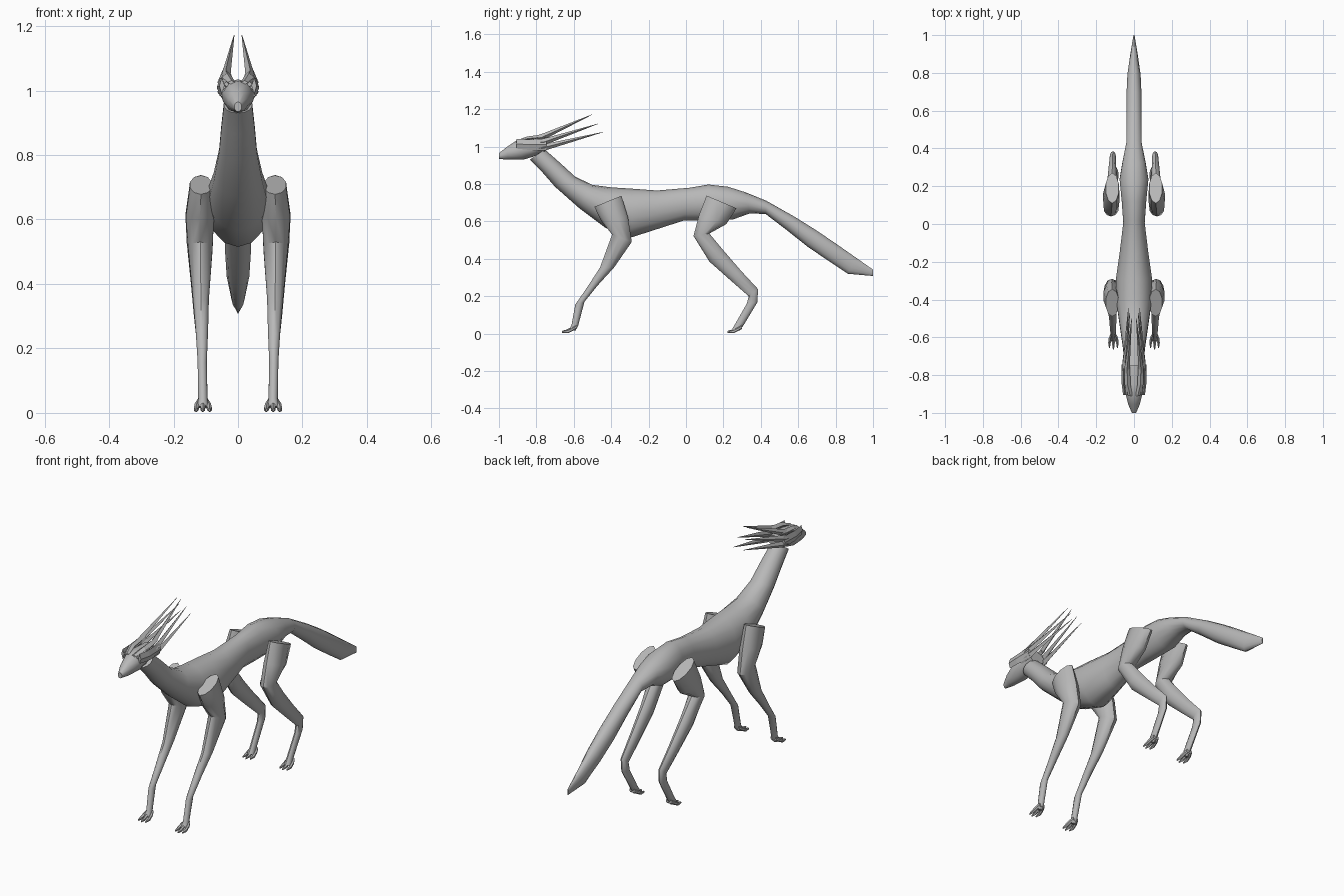
import bpy, bmesh, math
from mathutils import Vector

grey = bpy.data.materials.new("soft grey")
grey.diffuse_color = (0.48, 0.48, 0.48, 1)


def loft(name, sections, sides=12, mirror=False, angle=40, start=0.0):
    """Elliptic rings; section = (y1, z1, y2, z2, centre x, half width)."""
    bm = bmesh.new()
    rings = []
    for y1, z1, y2, z2, cx, hw in sections:
        ring = []
        for i in range(sides):
            a = math.tau * i / sides + start
            c, s = math.cos(a), math.sin(a)
            ring.append(bm.verts.new((cx + hw * s,
                                      (y1 + y2) / 2 + (y1 - y2) / 2 * c,
                                      (z1 + z2) / 2 + (z1 - z2) / 2 * c)))
        rings.append(ring)
    for a, b in zip(rings, rings[1:]):
        for i in range(sides):
            j = (i + 1) % sides
            bm.faces.new((a[i], a[j], b[j], b[i]))
    bm.faces.new(rings[0])
    bm.faces.new(rings[-1])
    bmesh.ops.recalc_face_normals(bm, faces=bm.faces)
    me = bpy.data.meshes.new(name)
    bm.to_mesh(me)
    bm.free()
    me.materials.append(grey)
    ob = bpy.data.objects.new(name, me)
    bpy.context.collection.objects.link(ob)
    if mirror:
        ob.modifiers.new("mirror", 'MIRROR').use_mirror_merge = False
    bpy.ops.object.select_all(action='DESELECT')
    bpy.context.view_layer.objects.active = ob
    ob.select_set(True)
    if angle:
        bpy.ops.object.shade_smooth_by_angle(angle=math.radians(angle))
    return ob


def spike(name, path, angle=0, sides=4):
    """Mirrored tapering bar; path point = (x, y, z, half width, half height)."""
    return loft(name, [(y, z + h, y, z - h, x, w) for x, y, z, w, h in path],
                sides, True, angle)


# Neck, trunk and tail: top y/z, bottom y/z, half width
body = [
    (-.755, .985, -.835, .93, .045),
    (-.67, .91, -.77, .865, .053),
    (-.594, .84, -.70, .785, .060),
    (-.50, .795, -.57, .67, .077),
    (-.40, .782, -.43, .565, .095),
    (-.29, .775, -.29, .515, .098),
    (-.155, .765, -.15, .56, .078),
    (.02, .78, -.01, .605, .058),
    (.12, .797, .11, .605, .066),
    (.225, .785, .25, .61, .078),
    (.32, .755, .34, .642, .062),
    (.43, .71, .425, .64, .042),
    (.58, .625, .53, .56, .041),
    (.70, .55, .65, .465, .041),
    (.81, .475, .76, .39, .036),
    (.91, .405, .865, .32, .021),
    (1.0, .342, 1.0, .308, .003),
]
loft("body", [(a, b, c, d, 0, w) for a, b, c, d, w in body], 14, angle=60)

# Head with a tapering snout
head = [
    (-1.0, .965, -1.0, .934, .012),
    (-.955, 1.0, -.955, .93, .032),
    (-.91, 1.03, -.87, .93, .048),
    (-.85, 1.035, -.82, .945, .052),
    (-.75, 1.03, -.755, .97, .045),
]
loft("head", [(a, b, c, d, 0, w) for a, b, c, d, w in head], 10)

# Front legs
loft("front_leg", [
    (-.49, .678, -.345, .737, .115, .036),
    (-.455, .605, -.31, .62, .118, .046),
    (-.395, .53, -.29, .49, .117, .040),
    (-.46, .353, -.385, .353, .115, .026),
    (-.53, .245, -.47, .26, .112, .020),
    (-.592, .155, -.543, .17, .111, .015),
    (-.612, .045, -.577, .04, .109, .015),
    (-.625, .022, -.592, .015, .109, .019),
], 10, True)

# Hind legs
loft("hind_leg", [
    (.11, .738, .27, .67, .115, .036),
    (.07, .635, .215, .585, .120, .045),
    (.04, .522, .125, .535, .121, .040),
    (.125, .385, .20, .445, .118, .030),
    (.24, .283, .295, .335, .115, .023),
    (.335, .20, .385, .238, .112, .016),
    (.325, .16, .382, .168, .111, .015),
    (.265, .055, .308, .045, .109, .015),
    (.245, .022, .285, .015, .109, .019),
], 10, True)

# Toes, spread forward from each ankle
for leg, dy in (("front", 0), ("hind", .885)):
    for k in (-1, 0, 1):
        out = -.008 * abs(k) * -1
        spike(f"{leg}_toe", [
            (.109 + .010 * k, -.585 + dy, .036, .008, .011),
            (.109 + .017 * k, -.612 + dy + out, .025, .009, .010),
            (.109 + .021 * k, -.638 + dy + out, .012, .008, .010),
            (.109 + .021 * k, -.664 + dy + out, .009, .003, .005),
        ], 40, 6)

# Swept-back horns, three on each side with a spare thin spine between
horns = [
    ("upper_horn", (.036, -.905, 1.02), (.037, -.77, 1.05), (.012, -.50, 1.172)),
    ("middle_horn", (.045, -.89, 1.01), (.050, -.76, 1.025), (.022, -.47, 1.122)),
    ("lower_horn", (.046, -.82, .985), (.050, -.76, .995), (.030, -.445, 1.077)),
]
for name, root, mid, tip in horns:
    spike(name, [(*root, .008, .008), (*mid, .014, .018), (*tip, .001, .001)])

# Cheek guards and brow ridges around the horn roots
spike("cheek_guard", [(.050, -.905, 1.015, .008, .026),
                      (.056, -.84, 1.01, .010, .028),
                      (.056, -.745, 1.012, .009, .030)])
spike("brow_ridge", [(.020, -.91, 1.025, .012, .006),
                     (.034, -.85, 1.042, .016, .012),
                     (.036, -.75, 1.052, .014, .014)])
